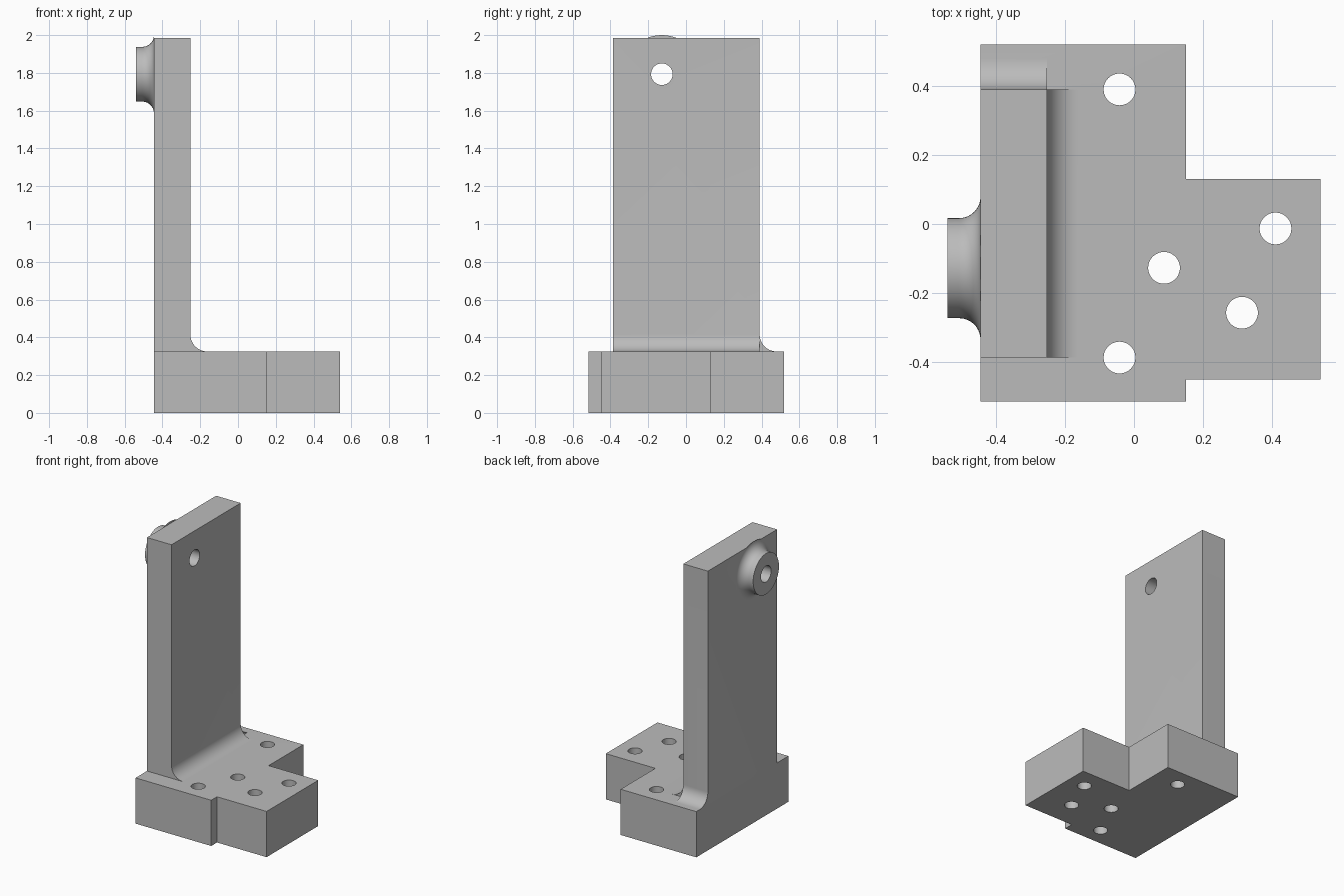
import bpy, bmesh
from math import cos, sin, pi, radians
from mathutils import Matrix, Vector

old = bpy.data.objects.get("Cube")
if old:
    bpy.data.objects.remove(old, do_unlink=True)

BACK, FACE = -0.445, -0.252       # upright thickness along x
Y0, Y1 = -0.387, 0.39             # upright width
BASE_H, TOP = 0.325, 1.985
R = 0.09                          # fillet radius at the foot
BOSS_Y, BOSS_Z = -0.128, 1.793

grey = bpy.data.materials.new("machined_grey")
grey.use_nodes = True
colour = (0.5, 0.5, 0.5, 1)
grey.diffuse_color = colour
grey.node_tree.nodes["Principled BSDF"].inputs["Base Color"].default_value = colour


def make(name, bm):
    bmesh.ops.recalc_face_normals(bm, faces=bm.faces)
    mesh = bpy.data.meshes.new(name)
    bm.to_mesh(mesh)
    bm.free()
    mesh.materials.append(grey)
    ob = bpy.data.objects.new(name, mesh)
    bpy.context.collection.objects.link(ob)
    return ob


def prism(name, points, direction):
    """Extrude a flat outline along a direction."""
    bm = bmesh.new()
    face = bm.faces.new([bm.verts.new(p) for p in points])
    out = bmesh.ops.extrude_face_region(bm, geom=[face])
    verts = [v for v in out["geom"] if isinstance(v, bmesh.types.BMVert)]
    bmesh.ops.translate(bm, verts=verts, vec=Vector(direction))
    return make(name, bm)


def cylinder(name, centre, radius, depth, along_x=False):
    bm = bmesh.new()
    turn = Matrix.Rotation(pi / 2, 4, "Y") if along_x else Matrix()
    bmesh.ops.create_cone(bm, cap_ends=True, segments=48, radius1=radius, radius2=radius,
                          depth=depth, matrix=Matrix.Translation(centre) @ turn)
    return make(name, bm)


def arc(cx, cy, r, start, end, n=14):
    steps = [radians(start + (end - start) * i / n) for i in range(n + 1)]
    return [(cx + r * cos(a), cy + r * sin(a)) for a in steps]


def combine(target, other, operation):
    mod = target.modifiers.new(other.name, "BOOLEAN")
    mod.operation, mod.solver, mod.object = operation, "EXACT", other
    bpy.context.view_layer.objects.active = target
    bpy.ops.object.modifier_apply(modifier=mod.name)
    bpy.data.objects.remove(other, do_unlink=True)


# Stepped base block
outline = [(BACK, -0.515), (0.15, -0.515), (0.15, -0.45), (0.54, -0.45),
           (0.54, 0.13), (0.15, 0.13), (0.15, 0.52), (BACK, 0.52)]
bracket = prism("mounting_bracket", [(x, y, 0) for x, y in outline], (0, 0, BASE_H))

# Upright with the fillet running along its foot
side = [(BACK, TOP), (BACK, BASE_H)] + arc(FACE + R, BASE_H + R, R, 270, 180) + [(FACE, TOP)]
upright = prism("upright", [(x, Y0, z) for x, z in side], (0, Y1 - Y0, 0))

# Fillet at the left edge of the upright
corner = [(Y1, BASE_H)] + arc(Y1 + R, BASE_H + R, R, 270, 180)
edge_fillet = prism("edge_fillet", [(BACK, y, z) for y, z in corner], (FACE - BACK, 0, 0))

# Flared boss, spun around the x axis
flare = 0.062
profile = [(BACK, 0), *arc(BACK - flare, 0.145 + flare, flare, 0, -90), (-0.54, 0.145), (-0.54, 0)]
bm = bmesh.new()
ring = [bm.verts.new((x, 0, r)) for x, r in profile]
edges = [bm.edges.new(pair) for pair in zip(ring, ring[1:])]
bmesh.ops.spin(bm, geom=ring + edges, cent=(0, 0, 0), axis=(1, 0, 0), angle=2 * pi, steps=64)
bmesh.ops.remove_doubles(bm, verts=bm.verts, dist=1e-5)
bmesh.ops.translate(bm, verts=bm.verts, vec=(0, BOSS_Y, BOSS_Z))
boss = make("boss", bm)

for part in (upright, edge_fillet, boss):
    combine(bracket, part, "UNION")

# Bored holes
for x, y in [(-0.042, 0.39), (-0.042, -0.387), (0.087, -0.127), (0.41, -0.013), (0.313, -0.257)]:
    combine(bracket, cylinder("base_hole", (x, y, BASE_H / 2), 0.046, 0.6), "DIFFERENCE")
combine(bracket, cylinder("boss_hole", (-0.4, BOSS_Y, BOSS_Z), 0.057, 0.6, True), "DIFFERENCE")

# Smooth curved faces, crisp edges
bpy.ops.object.select_all(action="DESELECT")
bracket.select_set(True)
bpy.context.view_layer.objects.active = bracket
bpy.ops.object.shade_smooth_by_angle(angle=radians(30))
